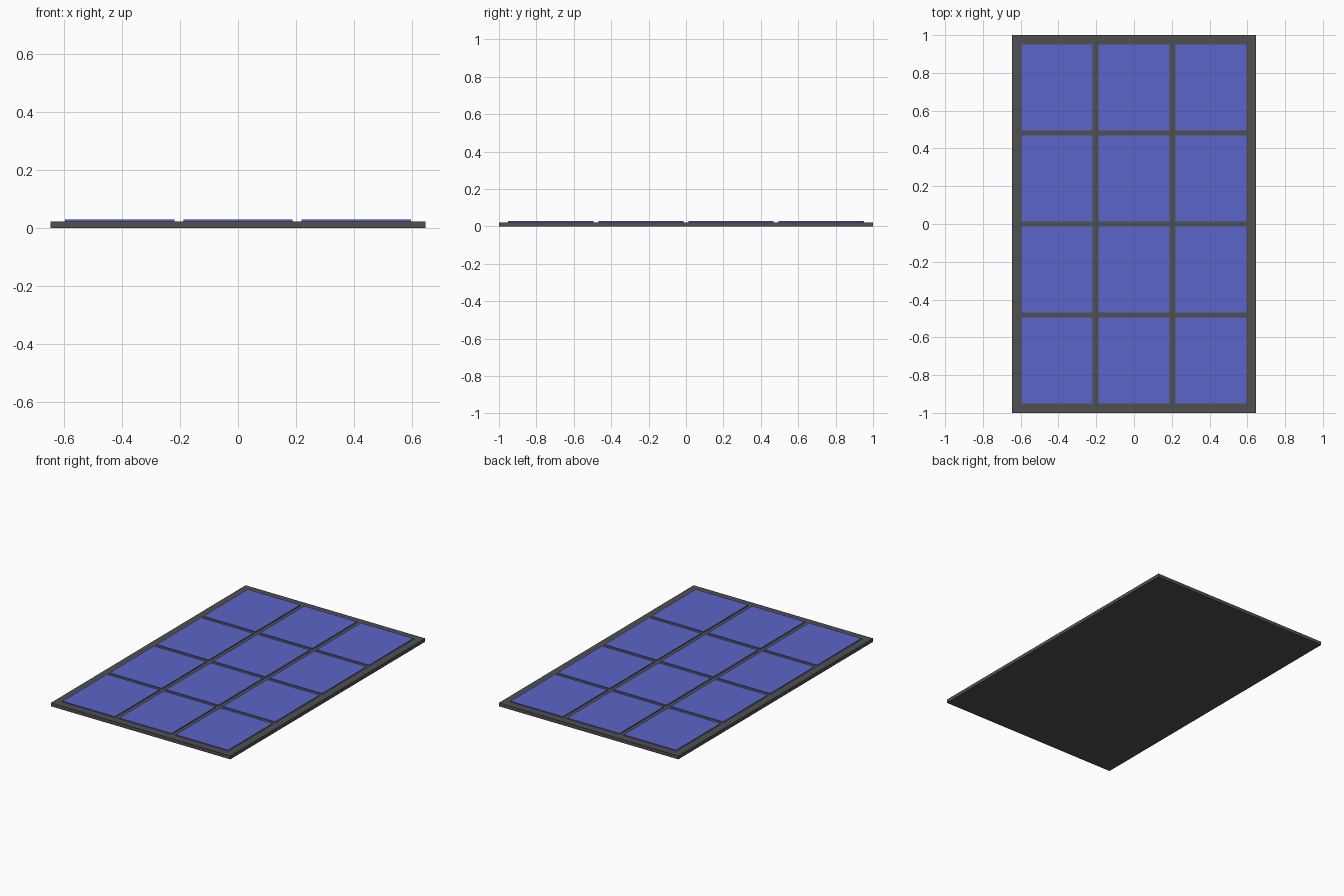
import bpy

if "Cube" in bpy.data.objects:
    bpy.data.objects.remove(bpy.data.objects["Cube"])

FRAME_TOP, CELL_TOP = 0.022, 0.028
CELL_W, CELL_L = 0.377, 0.456
PITCH_X, PITCH_Y = 0.407, 0.482


def material(name, color):
    mat = bpy.data.materials.new(name)
    mat.diffuse_color = (*color, 1)
    mat.use_nodes = True
    mat.node_tree.nodes["Principled BSDF"].inputs["Base Color"].default_value = mat.diffuse_color
    return mat


def box(name, x, y, z0, z1, width, length, mat):
    bpy.ops.mesh.primitive_cube_add(size=1, location=(x, y, (z0 + z1) / 2))
    obj = bpy.context.object
    obj.name = name
    obj.scale = (width, length, z1 - z0)
    bpy.ops.object.transform_apply(location=False, rotation=False, scale=True)
    obj.data.materials.append(mat)
    return obj


dark = material("dark_frame", (0.08, 0.08, 0.08))
blue = material("blue_cell", (0.105, 0.13, 0.58))

# Flat backing panel that also forms the rim and the strips between cells
box("backing_panel", 0, 0, 0, FRAME_TOP, 1.29, 2.0, dark)

# Grid of thin raised cells, 3 across and 4 along
for col in range(3):
    for row in range(4):
        box(f"solar_cell_{col + 1}_{row + 1}",
            (col - 1) * PITCH_X, (row - 1.5) * PITCH_Y,
            FRAME_TOP - 0.004, CELL_TOP, CELL_W, CELL_L, blue)
